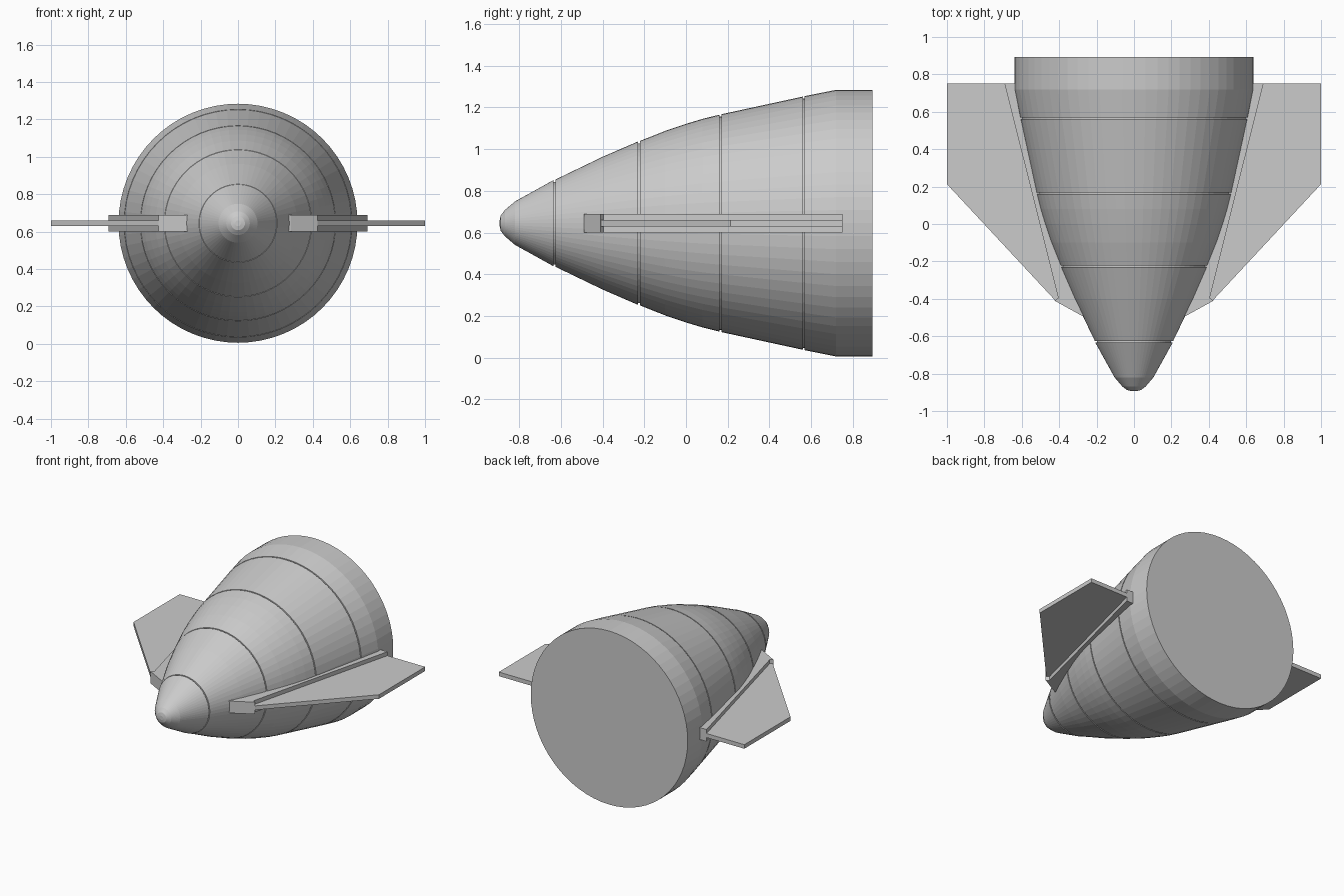
import bpy, bmesh, math

if "Cube" in bpy.data.objects:
    bpy.data.objects.remove(bpy.data.objects["Cube"])

CZ = 0.645      # height of the body axis
SIDES = 64


def finish(name, bm):
    bmesh.ops.recalc_face_normals(bm, faces=bm.faces)
    mesh = bpy.data.meshes.new(name)
    bm.to_mesh(mesh)
    bm.free()
    obj = bpy.data.objects.new(name, mesh)
    bpy.context.collection.objects.link(obj)
    return obj


def lathe_y(name, profile):
    """Closed solid of revolution about the y axis from (y, radius) points."""
    bm = bmesh.new()
    rings = []
    for y, r in profile:
        rings.append([bm.verts.new((r * math.cos(a), y, CZ + r * math.sin(a)))
                      for a in (2 * math.pi * i / SIDES for i in range(SIDES))])
    for a, b in zip(rings, rings[1:]):
        for i in range(SIDES):
            j = (i + 1) % SIDES
            bm.faces.new((a[i], a[j], b[j], b[i]))
    bm.faces.new(rings[0])
    bm.faces.new(rings[-1])
    return finish(name, bm)


def slab(name, outline, thickness, side):
    """Flat plate from an xy outline, centred on the body axis height."""
    bm = bmesh.new()
    face = bm.faces.new([bm.verts.new((side * x, y, CZ - thickness / 2)) for x, y in outline])
    ext = bmesh.ops.extrude_face_region(bm, geom=[face])
    verts = [v for v in ext["geom"] if isinstance(v, bmesh.types.BMVert)]
    bmesh.ops.translate(bm, verts=verts, vec=(0, 0, thickness))
    return finish(name, bm)


# Hull profile, with narrow panel grooves cut into it
shape = [(-0.893, 0.015), (-0.888, 0.037), (-0.868, 0.063), (-0.82, 0.104),
         (-0.63, 0.208), (-0.4, 0.318), (-0.225, 0.393), (-0.1, 0.442),
         (0.0, 0.476), (0.08, 0.5), (0.165, 0.521), (0.565, 0.608),
         (0.72, 0.639), (0.893, 0.639)]
grooves = (-0.63, -0.225, 0.165, 0.565)
profile = []
for y, r in shape:
    if y in grooves:
        w, d = 0.004, 0.01
        profile += [(y - w, r - 0.001), (y - w, r - d), (y + w, r - d), (y + w, r + 0.001)]
    else:
        profile.append((y, r))
lathe_y("hull", profile)

# Fin roots and fins on both sides
root = [(0.2, -0.49), (0.28, -0.49), (0.425, -0.41), (0.405, -0.395),
        (0.692, 0.75), (0.55, 0.75)]
fin = [(0.38, -0.395), (0.42, -0.41), (1.0, 0.213), (1.0, 0.75), (0.66, 0.75)]
for label, side in (("right", 1), ("left", -1)):
    slab("fin_root_" + label, root, 0.088, side)
    slab("fin_" + label, fin, 0.03, side)
